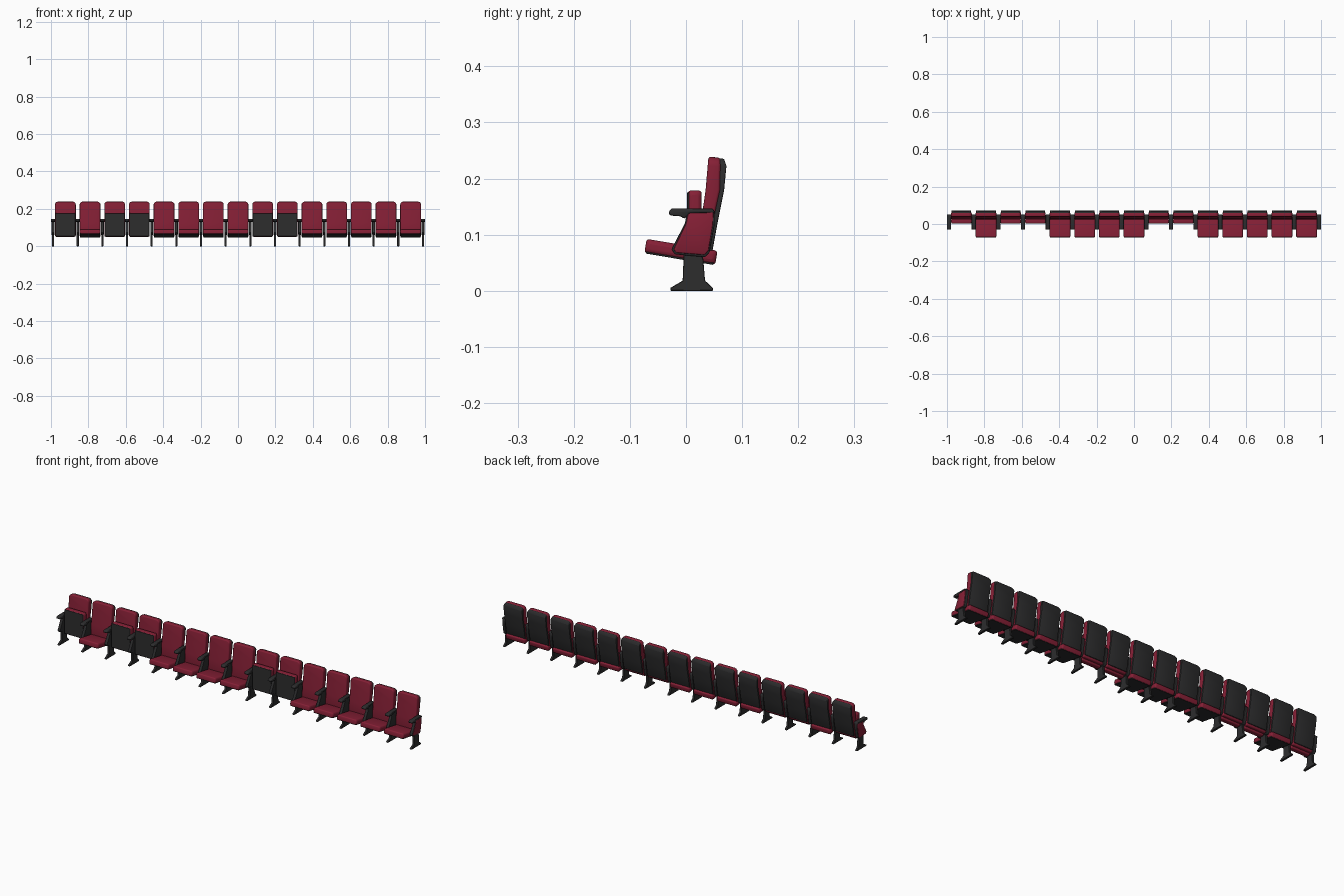
import bpy, bmesh, math
from mathutils import Vector

if "Cube" in bpy.data.objects:
    bpy.data.objects.remove(bpy.data.objects["Cube"])

SEATS = 15
FOLDED = {0, 2, 3, 8, 9}
END = 0.98875                    # x of the outermost legs
PITCH = 2 * END / SEATS


def material(name, rgb):
    m = bpy.data.materials.new(name)
    m.diffuse_color = (*rgb, 1)
    m.use_nodes = True
    m.node_tree.nodes["Principled BSDF"].inputs["Base Color"].default_value = m.diffuse_color
    return m


RED = material("dark red fabric", (0.235, 0.014, 0.036))
BLACK = material("charcoal plastic", (0.026, 0.026, 0.027))


def prism(name, profile, width, mat, bevel=0.0, segs=2, corner=0.0, corner_test=None):
    """Side profile (y, z) extruded symmetrically along x, corners and rims rounded."""
    bm = bmesh.new()
    n = len(profile)
    a = [bm.verts.new((-width / 2, y, z)) for y, z in profile]
    b = [bm.verts.new((width / 2, y, z)) for y, z in profile]
    bm.faces.new(a)
    bm.faces.new(b[::-1])
    for i in range(n):
        j = (i + 1) % n
        bm.faces.new((a[j], a[i], b[i], b[j]))
    bmesh.ops.recalc_face_normals(bm, faces=bm.faces)
    if corner:
        edges = [e for e in bm.edges
                 if abs(e.verts[0].co.x - e.verts[1].co.x) < 1e-6
                 and all(corner_test(v.co) for v in e.verts)]
        bmesh.ops.bevel(bm, geom=edges, offset=corner, segments=5, profile=0.5,
                        affect='EDGES', clamp_overlap=True)
    if bevel:
        edges = [e for e in bm.edges if e.calc_face_angle(0) > math.radians(32)]
        bmesh.ops.bevel(bm, geom=edges, offset=bevel, segments=segs, profile=0.5,
                        affect='EDGES', clamp_overlap=True)
    bmesh.ops.recalc_face_normals(bm, faces=bm.faces)
    me = bpy.data.meshes.new(name)
    bm.to_mesh(me)
    bm.free()
    me.materials.append(mat)
    me.shade_smooth()
    me.set_sharp_from_angle(angle=math.radians(40))
    return me


def place(mesh, x, y=0.0, z=0.0, tilt=0.0):
    ob = bpy.data.objects.new(mesh.name, mesh)
    ob.location = (x, y, z)
    ob.rotation_euler = (tilt, 0, 0)
    bpy.context.collection.objects.link(ob)
    return ob


# Backrest cushion and its dark rear shell
back = prism("backrest_cushion",
             [(0.040, 0.239), (0.062, 0.237), (0.061, 0.18), (0.049, 0.125), (0.041, 0.06),
              (0.024, 0.06), (0.027, 0.125), (0.035, 0.18)],
             0.111, RED, 0.005, 3, 0.016, lambda c: c.z > 0.23)
shell = prism("backrest_shell",
              [(0.056, 0.2365), (0.068, 0.235), (0.072, 0.222), (0.068, 0.18), (0.057, 0.125),
               (0.047, 0.07), (0.038, 0.07), (0.044, 0.125), (0.055, 0.18)],
              0.105, BLACK, 0.003, 2, 0.015, lambda c: c.z > 0.233)

# Seat cushion, lying flat around its own centre, and its underside plate
H, T = 0.064, 0.0125
seat = prism("seat_cushion", [(-H, -T), (H, -T), (H, T), (-H, T)],
             0.111, RED, 0.005, 3, 0.008, lambda c: True)
plate = prism("seat_underside", [(-H + .003, -T - .001), (H - .003, -T - .001),
                                 (H - .003, -T + .003), (-H + .003, -T + .003)],
              0.106, BLACK, 0.001, 1)

# Pedestal leg with flared foot
leg = prism("leg", [(-0.028, 0), (0.048, 0), (0.048, 0.005), (0.034, 0.018), (0.030, 0.065),
                    (-0.004, 0.065), (-0.006, 0.018), (-0.028, 0.005)], 0.011, BLACK, 0.001, 1)

# Side panel between seats, armrest, and fabric inlay for the two row ends
panel = prism("side_panel",
              [(0.002, 0.142), (0.051, 0.142), (0.051, 0.118), (0.042, 0.068), (0.034, 0.060),
               (-0.020, 0.065), (-0.026, 0.074), (-0.002, 0.120)], 0.015, BLACK, 0.002, 2)
inlay = prism("end_panel_fabric",
              [(0.004, 0.140), (0.049, 0.140), (0.048, 0.118), (0.040, 0.071), (0.033, 0.064),
               (-0.018, 0.068), (-0.022, 0.074), (0.000, 0.120)], 0.008, RED, 0.002, 2)
arm = prism("armrest",
            [(-0.031, 0.140), (-0.026, 0.147), (0.048, 0.147), (0.052, 0.139),
             (0.006, 0.138), (-0.003, 0.128), (-0.010, 0.133), (-0.029, 0.134)],
            0.0225, BLACK, 0.003, 2)

for i in range(SEATS + 1):
    x = -END + i * PITCH
    for part in (leg, panel, arm):
        place(part, x)
for side in (-1, 1):
    place(inlay, side * (END + 0.0055))

for i in range(SEATS):
    x = -END + (i + 0.5) * PITCH
    place(back, x)
    place(shell, x)
    for part in (seat, plate):
        if i in FOLDED:
            place(part, x, 0.0155, 0.1145, math.radians(-90))
        else:
            place(part, x, -0.009, 0.0695, math.radians(-9.5))
